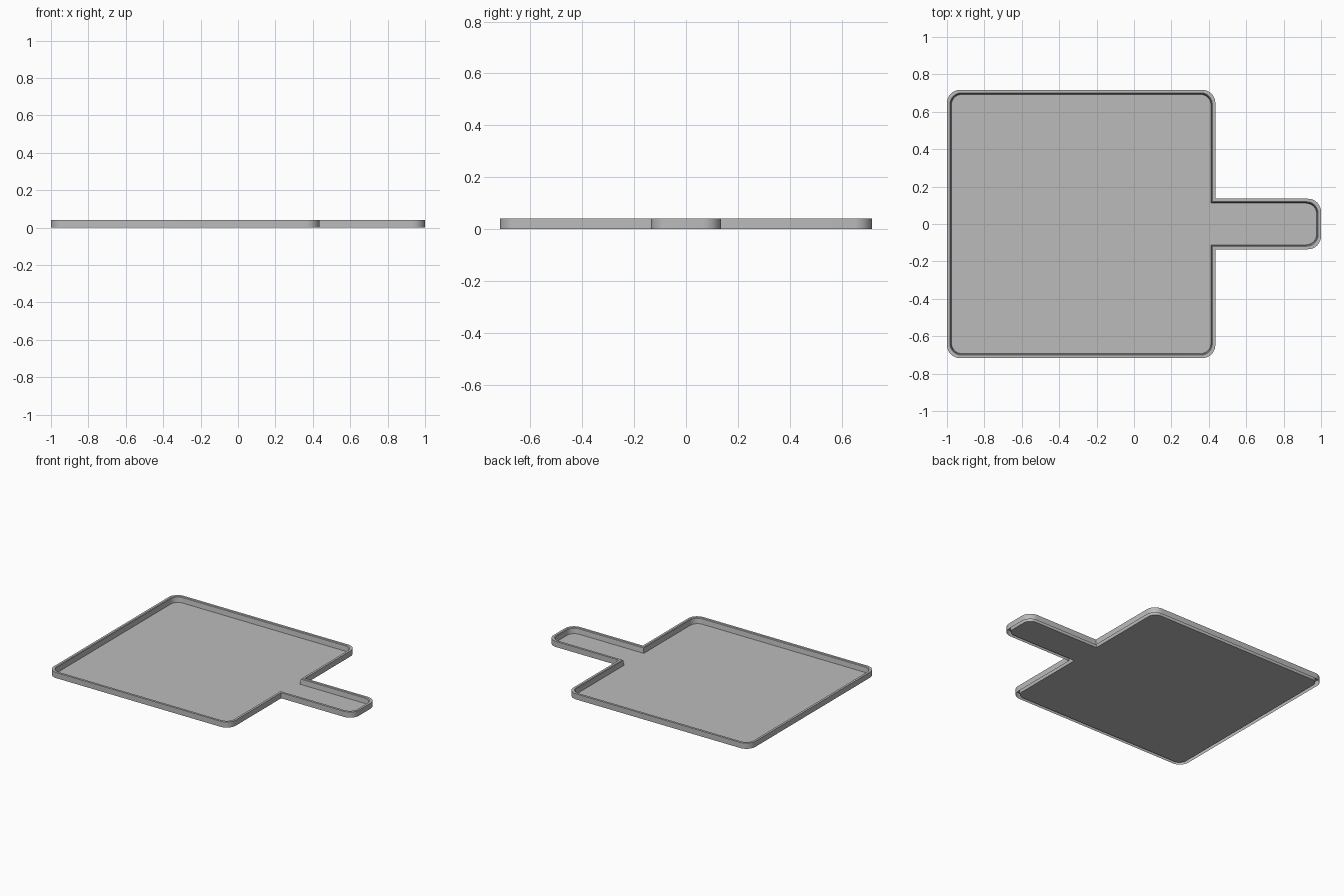
import bpy, bmesh, math
from mathutils import Vector

cube = bpy.data.objects.get("Cube")
if cube:
    bpy.data.objects.remove(cube, do_unlink=True)

# Plain grey metal
metal = bpy.data.materials.new("grey_metal")
metal.use_nodes = True
grey = (0.5, 0.5, 0.5, 1)
metal.diffuse_color = grey
metal.node_tree.nodes["Principled BSDF"].inputs["Base Color"].default_value = grey

PLATE_RIGHT, HALF_DEPTH, HANDLE_HALF, HEIGHT = 0.435, 0.717, 0.135, 0.04
RADIUS, STEPS = 0.07, 8


def outline(inset):
    """Paddle outline moved inwards, with rounded outer corners and sharp inner ones."""
    left, right, tip = -1 + inset, PLATE_RIGHT - inset, 1 - inset
    depth, grip = HALF_DEPTH - inset, HANDLE_HALF - inset
    radius = RADIUS - inset * 0.6
    points = []

    def corner(x, y, start):
        cx, cy = x - math.copysign(radius, x), y - math.copysign(radius, y)
        for i in range(STEPS + 1):
            a = math.radians(start + 90 * i / STEPS)
            points.append(Vector((cx + radius * math.cos(a), cy + radius * math.sin(a), 0)))

    corner(left, -depth, 180)
    corner(right, -depth, 270)
    points.append(Vector((right, -grip, 0)))
    corner(tip, -grip, 270)
    corner(tip, grip, 0)
    points.append(Vector((right, grip, 0)))
    corner(right, depth, 0)
    corner(left, depth, 90)
    return points


# Folded sheet: outer wall, rim top, inner wall, then the floor
bm = bmesh.new()
section = [(0, 0), (0, HEIGHT), (0.016, HEIGHT), (0.02, HEIGHT - 0.004), (0.024, 0.0)]
rings = [[bm.verts.new(p + Vector((0, 0, z))) for p in outline(inset)] for inset, z in section]
count = len(rings[0])
for low, high in zip(rings, rings[1:]):
    for i in range(count):
        j = (i + 1) % count
        bm.faces.new((low[i], low[j], high[j], high[i]))
bm.faces.new(rings[-1])

mesh = bpy.data.meshes.new("tray")
bm.to_mesh(mesh)
bm.free()
mesh.materials.append(metal)
tray = bpy.data.objects.new("tray", mesh)
bpy.context.collection.objects.link(tray)

# Smooth corners, crisp folds
bpy.context.view_layer.objects.active = tray
tray.select_set(True)
bpy.ops.object.shade_smooth_by_angle(angle=math.radians(30))
